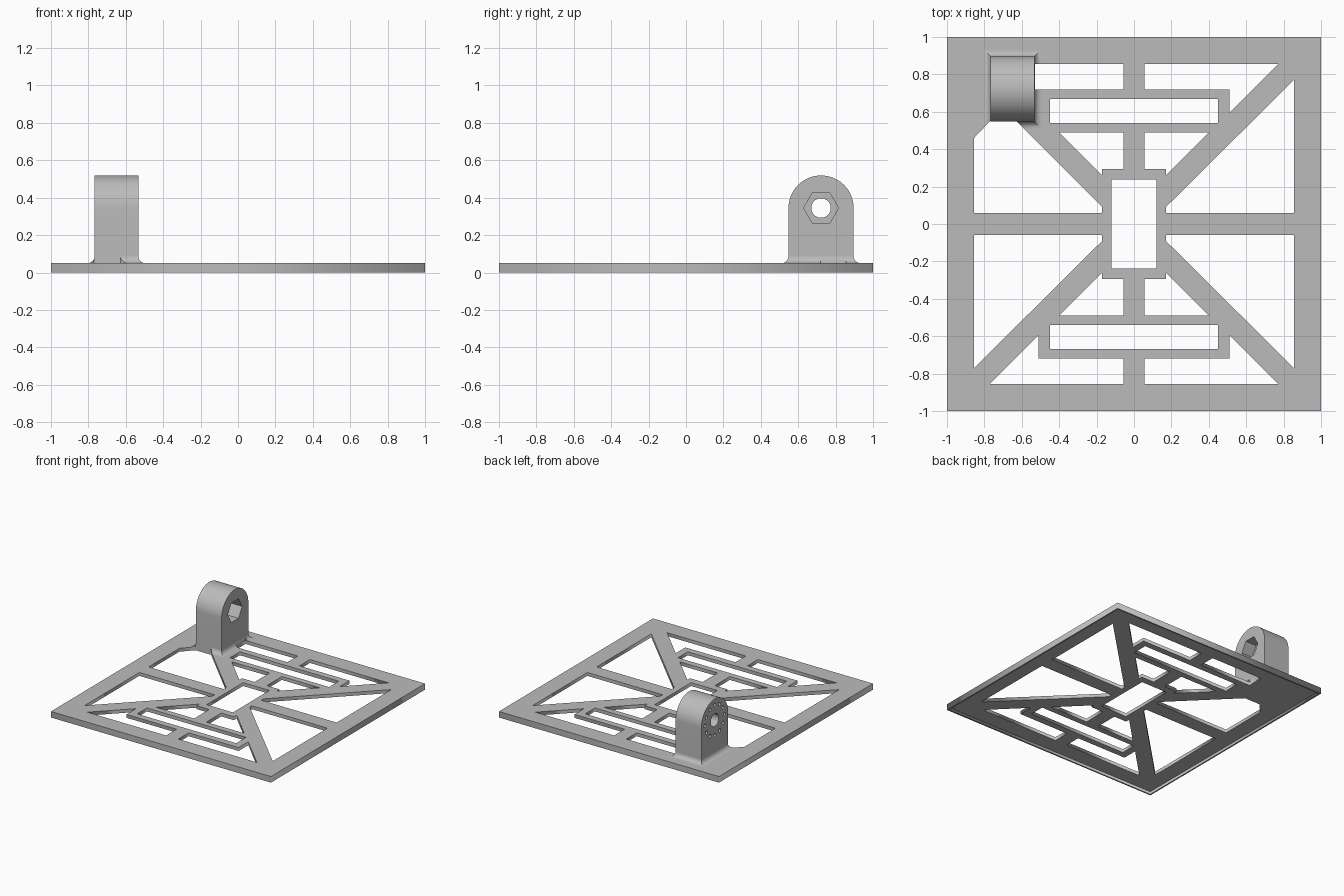
import bpy, bmesh, math
from mathutils import Matrix

if "Cube" in bpy.data.objects:
    bpy.data.objects.remove(bpy.data.objects["Cube"])

grey = bpy.data.materials.new("light grey")
grey.diffuse_color = (0.5, 0.5, 0.5, 1)
grey.use_nodes = True
grey.node_tree.nodes["Principled BSDF"].inputs["Base Color"].default_value = grey.diffuse_color


def add_mesh(name, bm):
    bmesh.ops.recalc_face_normals(bm, faces=bm.faces)
    me = bpy.data.meshes.new(name)
    bm.to_mesh(me)
    bm.free()
    ob = bpy.data.objects.new(name, me)
    bpy.context.collection.objects.link(ob)
    me.materials.append(grey)
    return ob


def sheet(name, loops, z0, z1):
    """Flat plate from an outline and the openings inside it."""
    cu = bpy.data.curves.new(name, 'CURVE')
    cu.dimensions, cu.fill_mode, cu.extrude = '2D', 'BOTH', (z1 - z0) / 2
    for pts in loops:
        sp = cu.splines.new('POLY')
        sp.points.add(len(pts) - 1)
        for p, (x, y) in zip(sp.points, pts):
            p.co = (x, y, 0, 1)
        sp.use_cyclic_u = True
    tmp = bpy.data.objects.new(name + "_outline", cu)
    bpy.context.collection.objects.link(tmp)
    dg = bpy.context.evaluated_depsgraph_get()
    bm = bmesh.new()
    bm.from_mesh(bpy.data.meshes.new_from_object(tmp.evaluated_get(dg)))
    bpy.data.objects.remove(tmp)
    bmesh.ops.remove_doubles(bm, verts=bm.verts, dist=1e-5)
    bmesh.ops.translate(bm, verts=bm.verts, vec=(0, 0, (z0 + z1) / 2))
    return add_mesh(name, bm)


def prism(bm, pts, a, b, axis='Z'):
    """Extrude a closed profile along Z (points x, y) or X (points y, z)."""
    put = (lambda p, h: (p[0], p[1], h)) if axis == 'Z' else (lambda p, h: (h, p[0], p[1]))
    lo = [bm.verts.new(put(p, a)) for p in pts]
    hi = [bm.verts.new(put(p, b)) for p in pts]
    n = len(pts)
    bm.faces.new(lo[::-1])
    bm.faces.new(hi)
    for i in range(n):
        bm.faces.new((lo[i], lo[(i + 1) % n], hi[(i + 1) % n], hi[i]))


def cut(ob, pts, a, b, axis='Z'):
    bm = bmesh.new()
    prism(bm, pts, a, b, axis)
    cutter = add_mesh("cutter", bm)
    mod = ob.modifiers.new("cut", 'BOOLEAN')
    mod.operation, mod.solver, mod.object = 'DIFFERENCE', 'EXACT', cutter
    bpy.context.view_layer.objects.active = ob
    bpy.ops.object.modifier_apply(modifier=mod.name)
    bpy.data.objects.remove(cutter)


def ring(cy, cz, r, n, start=0.0):
    return [(cy + r * math.cos(start + 2 * math.pi * i / n),
             cz + r * math.sin(start + 2 * math.pi * i / n)) for i in range(n)]


def rect(x0, y0, x1, y1):
    return [(x0, y0), (x1, y0), (x1, y1), (x0, y1)]


def smooth(ob, deg):
    bpy.ops.object.select_all(action='DESELECT')
    ob.select_set(True)
    bpy.context.view_layer.objects.active = ob
    bpy.ops.object.shade_smooth_by_angle(angle=math.radians(deg))


# Openings of one quadrant, mirrored to the others
side = [(.17, .06), (.855, .06), (.855, .77), (.17, .09)]
outer = [(.055, .72), (.51, .72), (.51, .595), (.77, .855), (.055, .855)]
inner = [(.055, .295), (.17, .295), (.17, .26), (.40, .49), (.055, .49)]
# The corner under the lug keeps more material
lug_side = [(-.17, .06), (-.855, .06), (-.855, .46), (-.77, .55), (-.63, .55), (-.17, .09)]
lug_outer = rect(-.53, .72, -.055, .855)

holes = [rect(-.12, -.237, .12, .237), lug_side, lug_outer]
for sy in (1, -1):
    holes.append(rect(-.45, sy * .54, .45, sy * .667))
    for sx in (1, -1):
        shapes = [inner] if (sx, sy) == (-1, 1) else [side, outer, inner]
        holes += [[(sx * x, sy * y) for x, y in s] for s in shapes]

# Openwork plate with a thin downward rim
sheet("base_plate", [rect(-1, -1, 1, 1)] + holes, .022, .05)
sheet("edge_rim", [rect(-1, -1, 1, 1), rect(-.988, -.988, .988, .988)], 0, .022)

# Upright lug with rounded top
X0, X1, CY, CZ, R = -.767, -.533, .722, .345, .174
arch = [(CY + R, .03)] + [(CY + R * math.cos(math.pi * i / 40),
                           CZ + R * math.sin(math.pi * i / 40)) for i in range(41)]
arch.append((CY - R, .03))
bm = bmesh.new()
prism(bm, arch, X0, X1, 'X')
lug = add_mesh("pivot_lug", bm)
cut(lug, ring(CY, CZ, .052, 40), X0 - .1, X1 + .1, 'X')      # through bore
cut(lug, ring(CY, CZ, .093, 6), X1 - .1, X1 + .1, 'X')       # hexagonal nut pocket
for y, z in ring(CY, CZ, .125, 12):                          # ring of small blind holes
    cut(lug, ring(y, z, .014, 12), X0 - .1, X0 + .07, 'X')
smooth(lug, 32)

# Concave fillet around the foot of the lug
bm = bmesh.new()
F, prev = .038, None
levels = [(F, .045)] + [(F * (1 - math.sin(a)), .05 + F * (1 - math.cos(a)))
                        for a in (math.pi / 2 * i / 8 for i in range(9))]
for off, z in levels:
    loop = [bm.verts.new((x, y, z)) for x, y in
            rect(X0 - off, CY - R - off, X1 + off, CY + R + off)]
    if prev:
        for i in range(4):
            bm.faces.new((prev[i], prev[(i + 1) % 4], loop[(i + 1) % 4], loop[i]))
    else:
        bm.faces.new(loop[::-1])
    prev = loop
bm.faces.new(prev)
fillet = add_mesh("lug_fillet", bm)
for opening in (lug_side, lug_outer):
    cut(fillet, opening, 0, .2)
smooth(fillet, 30)
